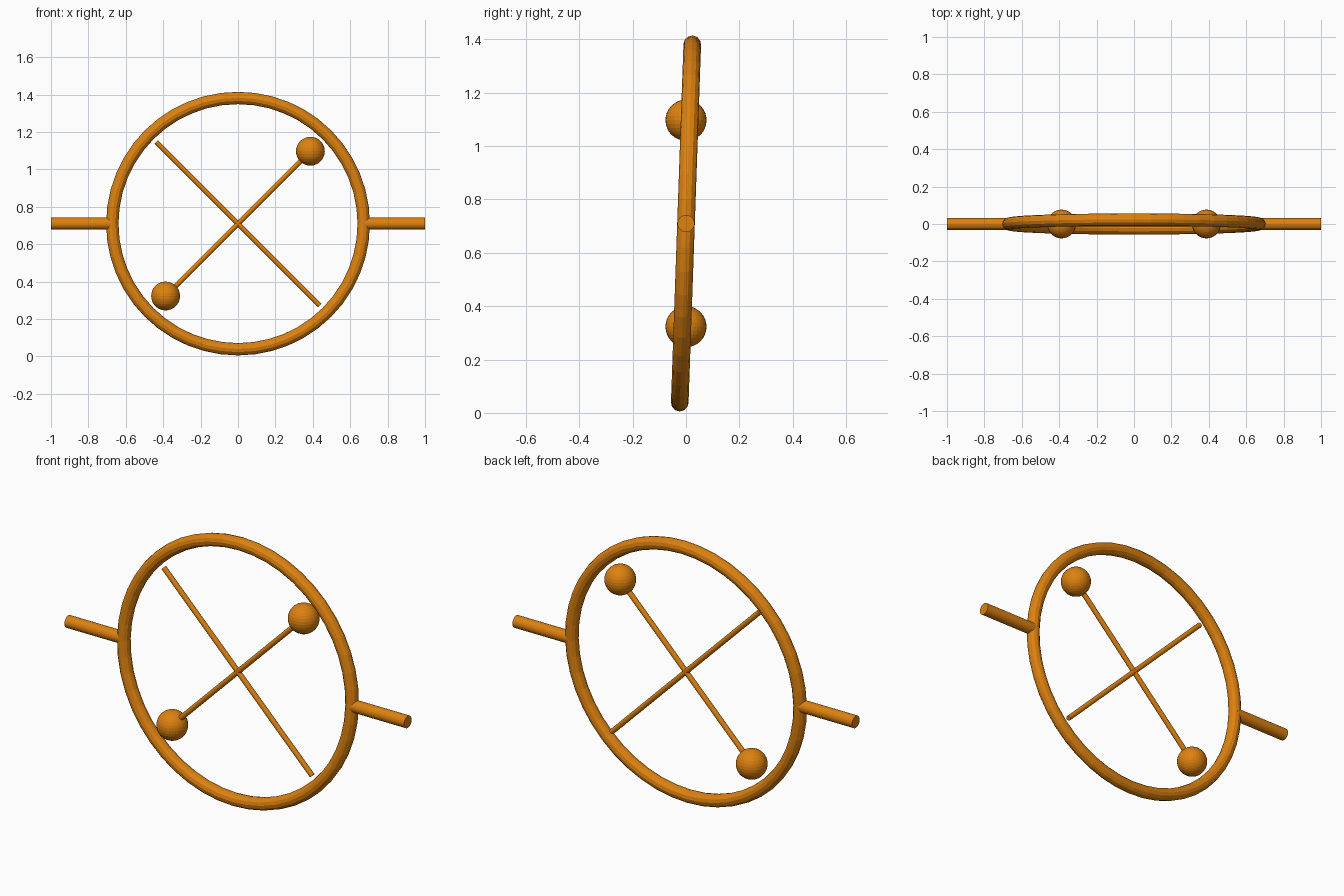
import bpy, math
from mathutils import Vector

if "Cube" in bpy.data.objects:
    bpy.data.objects.remove(bpy.data.objects["Cube"])

CENTRE = Vector((0, 0, 0.71))

orange = bpy.data.materials.new("orange")
orange.diffuse_color = (0.72, 0.22, 0.005, 1)
orange.use_nodes = True
orange.node_tree.nodes["Principled BSDF"].inputs["Base Color"].default_value = orange.diffuse_color


def finish(name):
    ob = bpy.context.object
    ob.name = name
    ob.data.materials.append(orange)
    return ob


def rod(name, a, b, radius, sides):
    """Cylinder between two points given relative to the ring centre."""
    a, b = Vector(a), Vector(b)
    d = b - a
    bpy.ops.mesh.primitive_cylinder_add(
        vertices=sides, radius=radius, depth=d.length,
        location=CENTRE + (a + b) / 2,
        rotation=d.to_track_quat('Z', 'Y').to_euler())
    return finish(name)


# Outer ring, leaning back two degrees
bpy.ops.mesh.primitive_torus_add(
    major_radius=0.672, minor_radius=0.033, major_segments=48, minor_segments=12,
    location=CENTRE, rotation=(math.radians(88), 0, 0))
finish("ring")

# Axle stubs on both sides
for side, label in ((-1, "left"), (1, "right")):
    rod(f"axle_{label}", (side * 0.665, 0, 0), (side, 0, 0), 0.032, 32)

# Crossed thin bars inside the ring
E = 0.437
rod("plain_bar", (-E, 0, E), (E, 0, -E), 0.0135, 16)
rod("weighted_bar", (-E + 0.04, 0, -E + 0.04), (E - 0.04, 0, E - 0.04), 0.0135, 16)

# Ball weights at the ends of one bar
for side, label in ((-1, "lower"), (1, "upper")):
    bpy.ops.mesh.primitive_uv_sphere_add(
        segments=32, ring_count=16, radius=0.077,
        location=CENTRE + side * Vector((0.387, 0, 0.387)))
    finish(f"weight_{label}")
